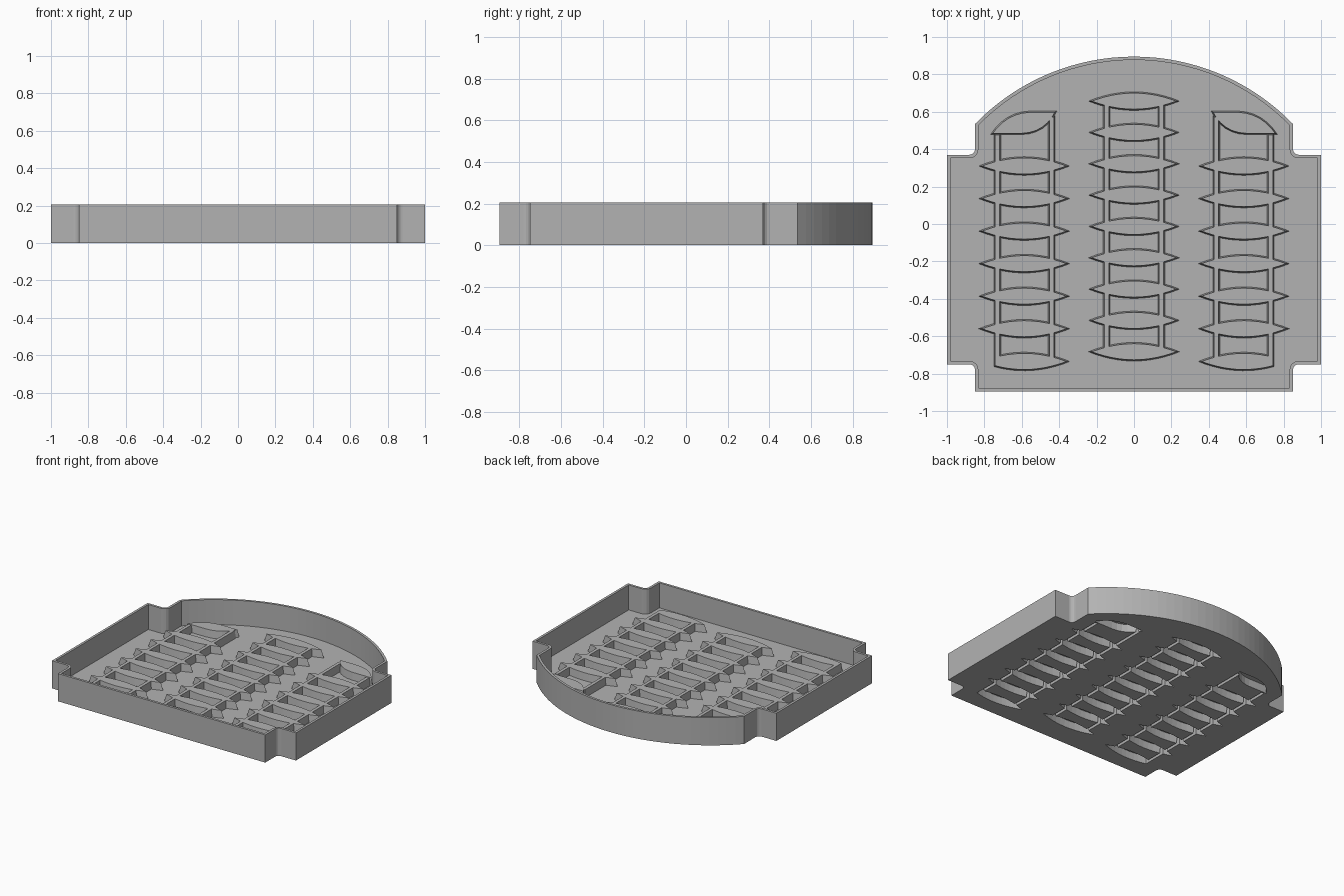
import bpy, bmesh, math
from mathutils import Vector

cube = bpy.data.objects.get("Cube")
if cube:
    bpy.data.objects.remove(cube, do_unlink=True)

grey = bpy.data.materials.new("plain grey")
grey.use_nodes = True
grey.diffuse_color = (0.45, 0.45, 0.45, 1)
grey.node_tree.nodes["Principled BSDF"].inputs["Base Color"].default_value = (0.45, 0.45, 0.45, 1)

HEIGHT, FLOOR, WALL = 0.205, 0.02, 0.018
RIDGE, RECESS = 0.075, 0.055


def inset(points, d):
    """Offset a counter-clockwise outline inwards with mitred corners."""
    result, n = [], len(points)
    for i, p in enumerate(points):
        a = (p - points[i - 1]).normalized()
        b = (points[(i + 1) % n] - p).normalized()
        na, nb = Vector((-a.y, a.x)), Vector((-b.y, b.x))
        m = na + nb
        scale = 2 / max(m.length_squared, 0.3)
        result.append(p + m * d * scale)
    return result


def add_prism(bm, low, high, z0, z1):
    """Closed solid between two outlines with matching points."""
    a = [bm.verts.new((p.x, p.y, z0)) for p in low]
    b = [bm.verts.new((p.x, p.y, z1)) for p in high]
    n = len(a)
    bm.faces.new(a[::-1])
    bm.faces.new(b)
    for i in range(n):
        j = (i + 1) % n
        bm.faces.new((a[i], a[j], b[j], b[i]))


def make_object(name, bm):
    mesh = bpy.data.meshes.new(name)
    bmesh.ops.recalc_face_normals(bm, faces=bm.faces)
    bm.to_mesh(mesh)
    bm.free()
    mesh.materials.append(grey)
    obj = bpy.data.objects.new(name, mesh)
    bpy.context.collection.objects.link(obj)
    return obj


def subtract(obj, cutter):
    mod = obj.modifiers.new("cut", 'BOOLEAN')
    mod.operation, mod.solver, mod.object = 'DIFFERENCE', 'EXACT', cutter
    mod.use_self = True
    cutter.hide_render = True
    cutter.hide_set(True)


# Tray outline: right half, then mirrored
def tray_outline():
    r = 0.03
    half = [Vector((0.85, -0.895))]
    for k in range(5):
        t = math.pi - k * math.pi / 8
        half.append(Vector((0.85 + r + r * math.cos(t), -0.75 - r + r * math.sin(t))))
    half += [Vector((1, -0.75)), Vector((1, 0.37))]
    for k in range(5):
        t = -math.pi / 2 - k * math.pi / 8
        half.append(Vector((0.85 + r + r * math.cos(t), 0.37 + r + r * math.sin(t))))
    radius = 1.183
    end = math.asin(0.85 / radius)
    for k in range(16):
        t = end * (1 - k / 16)
        half.append(Vector((radius * math.sin(t), 0.895 - radius + radius * math.cos(t))))
    return half + [Vector((0, 0.895))] + [Vector((-p.x, p.y)) for p in reversed(half)]


# Slat outline: a pointed lens, optionally cut short on one side
def lens(cx, cy, left=-0.247, right=0.247, n=12):
    def bulge(x):
        return 0.051 * (1 - (x / 0.247) ** 2)
    xs = [left + (right - left) * k / n for k in range(n + 1)]
    pts = [Vector((cx + x, cy - bulge(x))) for x in xs]
    upper = [Vector((cx + x, cy + bulge(x))) for x in reversed(xs)]
    if abs(bulge(right)) < 1e-6:
        upper = upper[1:]
    if abs(bulge(left)) < 1e-6:
        upper = upper[:-1]
    return pts + upper


def bar(x, y0, y1, w=0.02):
    return [Vector(p) for p in ((x - w, y0), (x + w, y0), (x + w, y1), (x - w, y1))]


# Swept leaf at the top of the side columns
def leaf():
    def curve(a, b, c, n=6):
        a, b, c = Vector(a), Vector(b), Vector(c)
        return [a * (1 - t) ** 2 + b * 2 * t * (1 - t) + c * t * t
                for t in (k / n for k in range(n + 1))]
    low = curve((0.41, 0.605), (0.47, 0.48), (0.6, 0.477))
    high = curve((0.77, 0.477), (0.69, 0.6), (0.56, 0.605))
    return low + high


def mirrored(points):
    return [Vector((-p.x, p.y)) for p in reversed(points)]


# Collect the ridge pattern
pattern = [lens(0, 0.657 - 0.1675 * k) for k in range(9)]
pattern += [bar(s * 0.147, -0.683, 0.657) for s in (-1, 1)]
side = [lens(0.587, 0.31 - 0.174 * k) for k in range(6)]
side += [lens(0.587, -0.735, right=0.163), leaf(),
         bar(0.44, -0.735, 0.58), bar(0.73, -0.75, 0.485)]
pattern += side + [mirrored(p) for p in side]

# Tray: outer block, hollowed from above
outline = tray_outline()
bm = bmesh.new()
add_prism(bm, outline, outline, 0, HEIGHT)
tray = make_object("tray", bm)
bm = bmesh.new()
inner = inset(outline, WALL)
add_prism(bm, inner, inner, FLOOR, HEIGHT + 0.1)
subtract(tray, make_object("tray_hollow_cutter", bm))

# Raised ridges with slightly drafted sides
ridges = bmesh.new()
hollows = bmesh.new()
for p in pattern:
    add_prism(ridges, p, inset(p, 0.008), FLOOR - 0.01, RIDGE)
    add_prism(hollows, inset(p, 0.006), inset(p, 0.012), -0.05, RECESS)
ridge_obj = make_object("raised_ridges", ridges)
hollow_obj = make_object("ridge_hollow_cutter", hollows)

# Hollow the ridges from underneath
subtract(tray, hollow_obj)
subtract(ridge_obj, hollow_obj)
